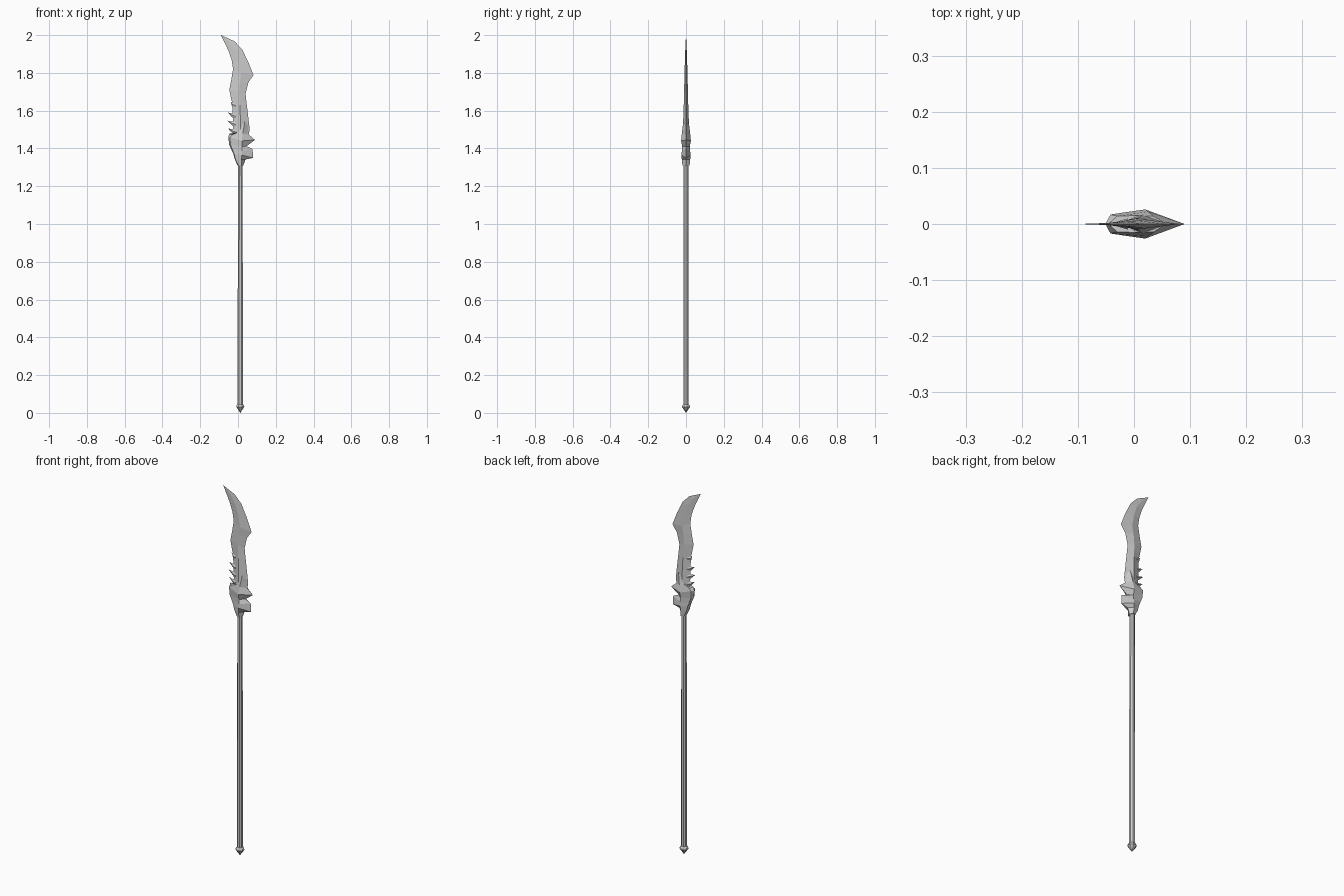
import bpy, bmesh, math

SHAFT_X = 0.012


def finish(name, bm):
    bmesh.ops.remove_doubles(bm, verts=bm.verts, dist=0.0002)
    bmesh.ops.recalc_face_normals(bm, faces=bm.faces)
    mesh = bpy.data.meshes.new(name)
    bm.to_mesh(mesh)
    bm.free()
    obj = bpy.data.objects.new(name, mesh)
    bpy.context.collection.objects.link(obj)
    return obj


def skin(bm, rings):
    """Bridge closed rings of points and cap both ends."""
    rows = [[bm.verts.new(p) for p in ring] for ring in rings]
    n = len(rows[0])
    for a, b in zip(rows, rows[1:]):
        for i in range(n):
            j = (i + 1) % n
            bm.faces.new((a[i], a[j], b[j], b[i]))
    bm.faces.new(rows[0])
    bm.faces.new(rows[-1])


def mirrored_loft(name, rows):
    """Each row runs left edge to right edge as (x, z, half thickness)."""
    rings = []
    for row in rows:
        front = [(x, -y, z) for x, z, y in row]
        back = [(x, y, z) for x, z, y in row[-2:0:-1]]
        rings.append(front + back)
    bm = bmesh.new()
    skin(bm, rings)
    return finish(name, bm)


def lathe(name, profile, sides=8):
    rings = []
    for r, z in profile:
        angles = [(i + 0.5) * math.tau / sides for i in range(sides)]
        rings.append([(SHAFT_X + r * math.cos(a), r * math.sin(a), z) for a in angles])
    bm = bmesh.new()
    skin(bm, rings)
    return finish(name, bm)


# Shaft and pointed butt cap
lathe("shaft", [(0.0145, 0.035), (0.0145, 0.6), (0.0135, 1.33)])
lathe("butt_cap", [(0.0005, 0.0), (0.023, 0.032), (0.021, 0.04), (0.014, 0.046)])

# Curved blade: left x, left z, ridge x, ridge z, ridge thickness, right x, right z
blade = [
    (-0.020, 1.42, 0.015, 1.42, 0.018, 0.045, 1.42),
    (-0.025, 1.49, 0.015, 1.49, 0.017, 0.062, 1.50),
    (-0.030, 1.64, 0.010, 1.63, 0.012, 0.048, 1.62),
    (-0.036, 1.66, 0.008, 1.66, 0.011, 0.043, 1.66),
    (-0.046, 1.71, 0.006, 1.70, 0.010, 0.040, 1.69),
    (-0.036, 1.76, 0.010, 1.755, 0.009, 0.055, 1.75),
    (-0.026, 1.82, 0.018, 1.80, 0.008, 0.082, 1.788),
    (-0.034, 1.87, 0.006, 1.86, 0.006, 0.055, 1.857),
    (-0.050, 1.915, -0.015, 1.92, 0.004, 0.021, 1.926),
    (-0.068, 1.955, -0.045, 1.96, 0.002, -0.020, 1.968),
    (-0.0905, 2.0, -0.090, 2.0, 0.0003, -0.0895, 1.9995),
]
mirrored_loft("blade", [[(lx, lz, 0), (rx, rz, t), (ex, ez, 0)]
                        for lx, lz, rx, rz, t, ex, ez in blade])

# Hooked teeth along the back of the blade
for i, (z, tip) in enumerate([(1.645, -0.038), (1.588, -0.052),
                              (1.545, -0.055), (1.505, -0.052)]):
    mirrored_loft(f"back_tooth_{i + 1}", [
        [(-0.015, z - 0.035, 0), (-0.010, z - 0.018, 0.010), (-0.015, z, 0)],
        [(-0.032, z - 0.022, 0), (-0.031, z - 0.012, 0.004), (-0.033, z - 0.003, 0)],
        [(tip, z, 0), (tip, z + 0.001, 0.0005), (tip, z + 0.002, 0)]])

# Faceted guard with spikes: left edge, shoulder, ridge, right edge
mirrored_loft("guard", [
    [(-0.003, 1.31, 0), (0.003, 1.31, 0.014), (0.020, 1.31, 0.019), (0.028, 1.31, 0)],
    [(-0.018, 1.345, 0), (-0.012, 1.34, 0.014), (0.017, 1.34, 0.022), (0.040, 1.342, 0)],
    [(-0.024, 1.37, 0), (-0.020, 1.37, 0.014), (0.020, 1.365, 0.025), (0.080, 1.350, 0)],
    [(-0.036, 1.395, 0), (-0.030, 1.395, 0.014), (0.020, 1.385, 0.022), (0.077, 1.397, 0)],
    [(-0.047, 1.42, 0), (-0.040, 1.42, 0.016), (0.020, 1.41, 0.020), (0.045, 1.412, 0)],
    [(-0.051, 1.46, 0), (-0.042, 1.46, 0.017), (0.020, 1.44, 0.026), (0.090, 1.445, 0)],
    [(-0.046, 1.478, 0), (-0.030, 1.472, 0.014), (0.025, 1.48, 0.022), (0.055, 1.475, 0)],
    [(-0.010, 1.475, 0), (0.000, 1.485, 0.015), (0.036, 1.545, 0.014), (0.058, 1.51, 0)],
])
